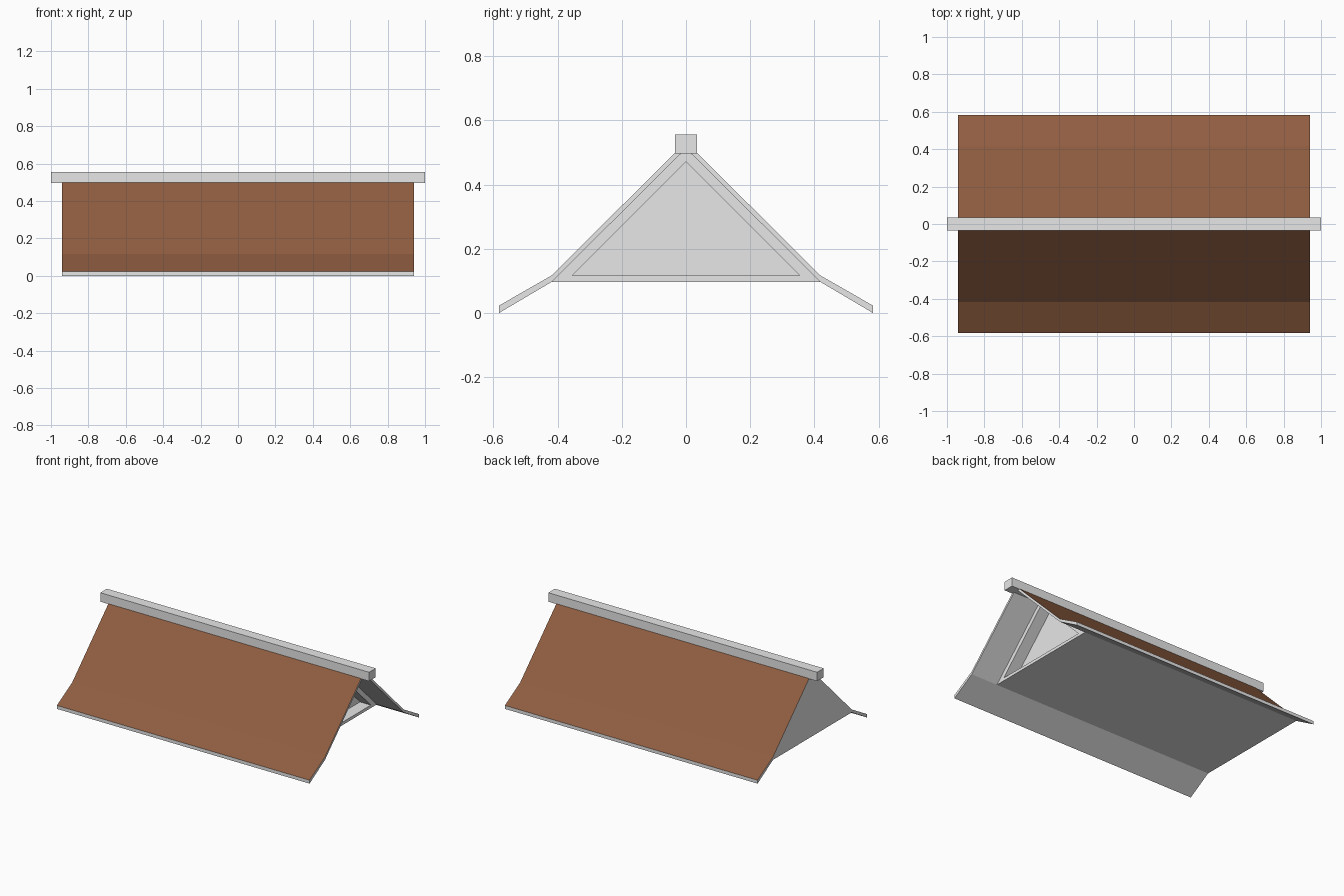
import bpy, bmesh

if "Cube" in bpy.data.objects:
    bpy.data.objects.remove(bpy.data.objects["Cube"])


def material(name, rgb):
    m = bpy.data.materials.new(name)
    m.diffuse_color = (*rgb, 1)
    m.use_nodes = True
    m.node_tree.nodes["Principled BSDF"].inputs["Base Color"].default_value = m.diffuse_color
    return m


GREY = material("pale grey", (0.8, 0.8, 0.8))
BROWN = material("roof brown", (0.276, 0.11, 0.053))


def finish(name, bm):
    bmesh.ops.recalc_face_normals(bm, faces=bm.faces)
    mesh = bpy.data.meshes.new(name)
    mesh.materials.append(GREY)
    mesh.materials.append(BROWN)
    bm.to_mesh(mesh)
    bm.free()
    obj = bpy.data.objects.new(name, mesh)
    bpy.context.collection.objects.link(obj)
    return obj


def prism(profile, x0, x1):
    """Extrude a (y, z) profile along x."""
    bm = bmesh.new()
    face = bm.faces.new([bm.verts.new((x0, y, z)) for y, z in profile])
    out = bmesh.ops.extrude_face_region(bm, geom=[face])
    moved = [v for v in out["geom"] if isinstance(v, bmesh.types.BMVert)]
    bmesh.ops.translate(bm, verts=moved, vec=(x1 - x0, 0, 0))
    bmesh.ops.recalc_face_normals(bm, faces=bm.faces)
    return bm


# Ridge beam
finish("ridge_beam", prism([(-0.035, 0.496), (0.035, 0.496),
                            (0.035, 0.556), (-0.035, 0.556)], -1, 1))

# Roof slopes with flared eaves; brown on the upper faces only
for side, name in ((-1, "front_slope"), (1, "back_slope")):
    section = [(0, 0.533), (0.418, 0.117), (0.582, 0.023),
               (0.582, 0.0), (0.418, 0.097), (0, 0.512)]
    bm = prism([(side * y, z) for y, z in section], -0.94, 0.94)
    for f in bm.faces:
        if f.normal.z > 0.3:
            f.material_index = 1
    finish(name, bm)

# Attic block: flush at the left end, set back at the right end
bm = prism([(-0.418, 0.097), (0.418, 0.097), (0, 0.512)], -0.94, 0.74)

# Recessed triangular panel in the right gable
gable = next(f for f in bm.faces if f.normal.x > 0.9)
bmesh.ops.inset_region(bm, faces=[gable], thickness=0.02)
for v in gable.verts:
    if v.co.z > 0.3:
        v.co.y, v.co.z = 0, 0.471
    else:
        v.co.y = 0.354 if v.co.y > 0 else -0.354
        v.co.z = 0.117
out = bmesh.ops.extrude_face_region(bm, geom=[gable])
moved = [v for v in out["geom"] if isinstance(v, bmesh.types.BMVert)]
bmesh.ops.translate(bm, verts=moved, vec=(-0.08, 0, 0))
if gable.is_valid and any(len(e.link_faces) > 2 for e in gable.edges):
    bm.faces.remove(gable)
finish("attic_gable", bm)
